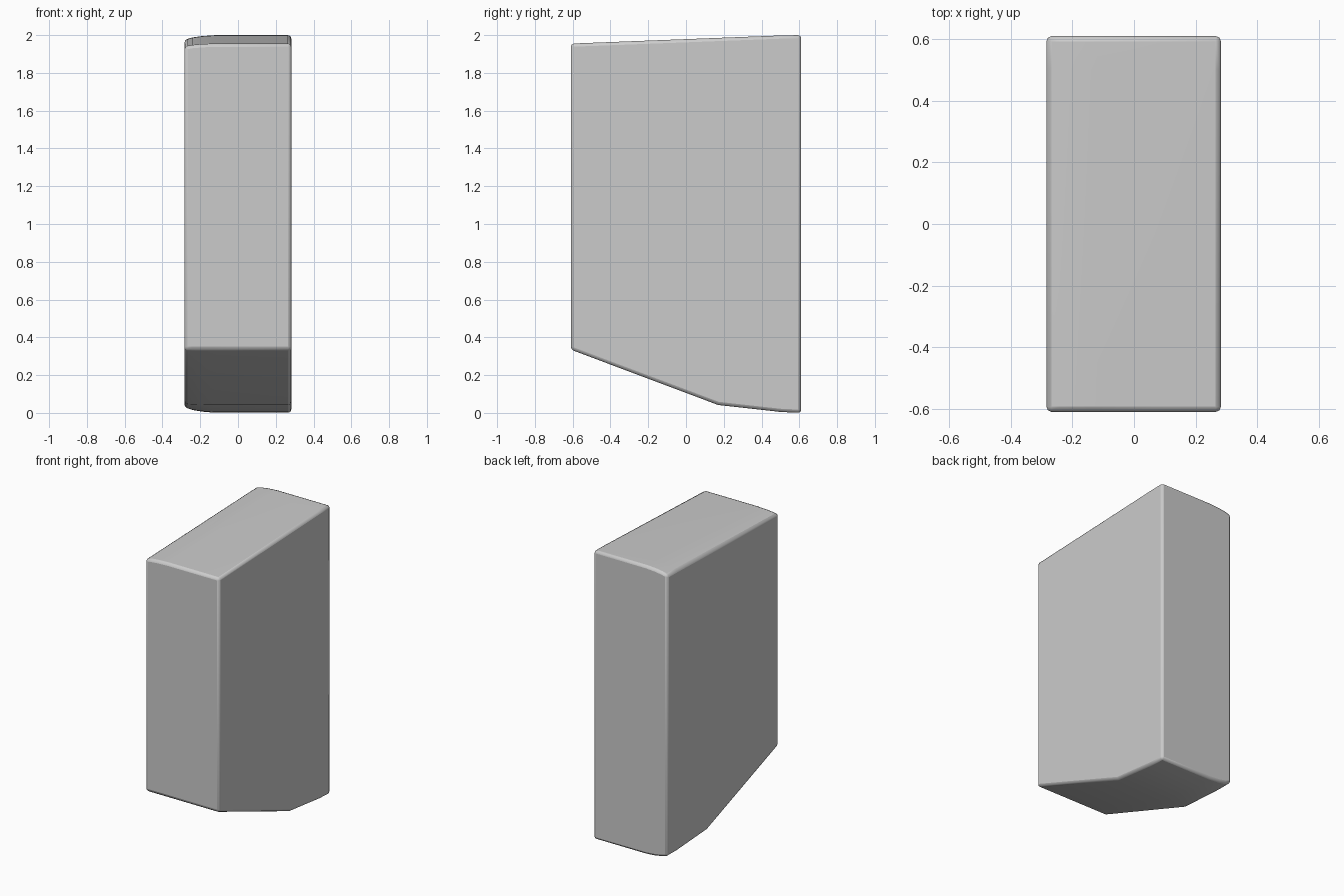
import bpy, bmesh

if "Cube" in bpy.data.objects:
    bpy.data.objects.remove(bpy.data.objects["Cube"])

# Side profile: y, z, and how much the edge eases off toward the left side
PROFILE = [(-0.61, 0.335, 0.0), (0.17, 0.042, 0.2), (0.50, 0.005, 0.8),
           (0.61, 0.0, 1.0), (0.61, 2.0, -0.8), (0.50, 1.998, -0.8),
           (-0.61, 1.955, -0.5)]
# Cross stations: x, amount of easing
STATIONS = [(-0.284, 0.03), (-0.24, 0.015), (-0.19, 0.006),
            (-0.12, 0.0), (0.282, 0.0)]

bm = bmesh.new()
rings = [[bm.verts.new((x, y, z + k * drop)) for y, z, k in PROFILE]
         for x, drop in STATIONS]
n = len(PROFILE)
for a, b in zip(rings, rings[1:]):
    for i in range(n):
        j = (i + 1) % n
        bm.faces.new((a[i], a[j], b[j], b[i]))
bm.faces.new(rings[0])
bm.faces.new(rings[-1])
bmesh.ops.recalc_face_normals(bm, faces=bm.faces)

mesh = bpy.data.meshes.new("slanted_block")
bm.to_mesh(mesh)
bm.free()
block = bpy.data.objects.new("slanted_block", mesh)
bpy.context.collection.objects.link(block)

# Softened outer edges
bevel = block.modifiers.new("soft_edges", 'BEVEL')
bevel.width = 0.017
bevel.segments = 2
bevel.limit_method = 'ANGLE'
bevel.angle_limit = 0.7

bpy.context.view_layer.objects.active = block
block.select_set(True)
bpy.ops.object.shade_smooth_by_angle(angle=0.5)
